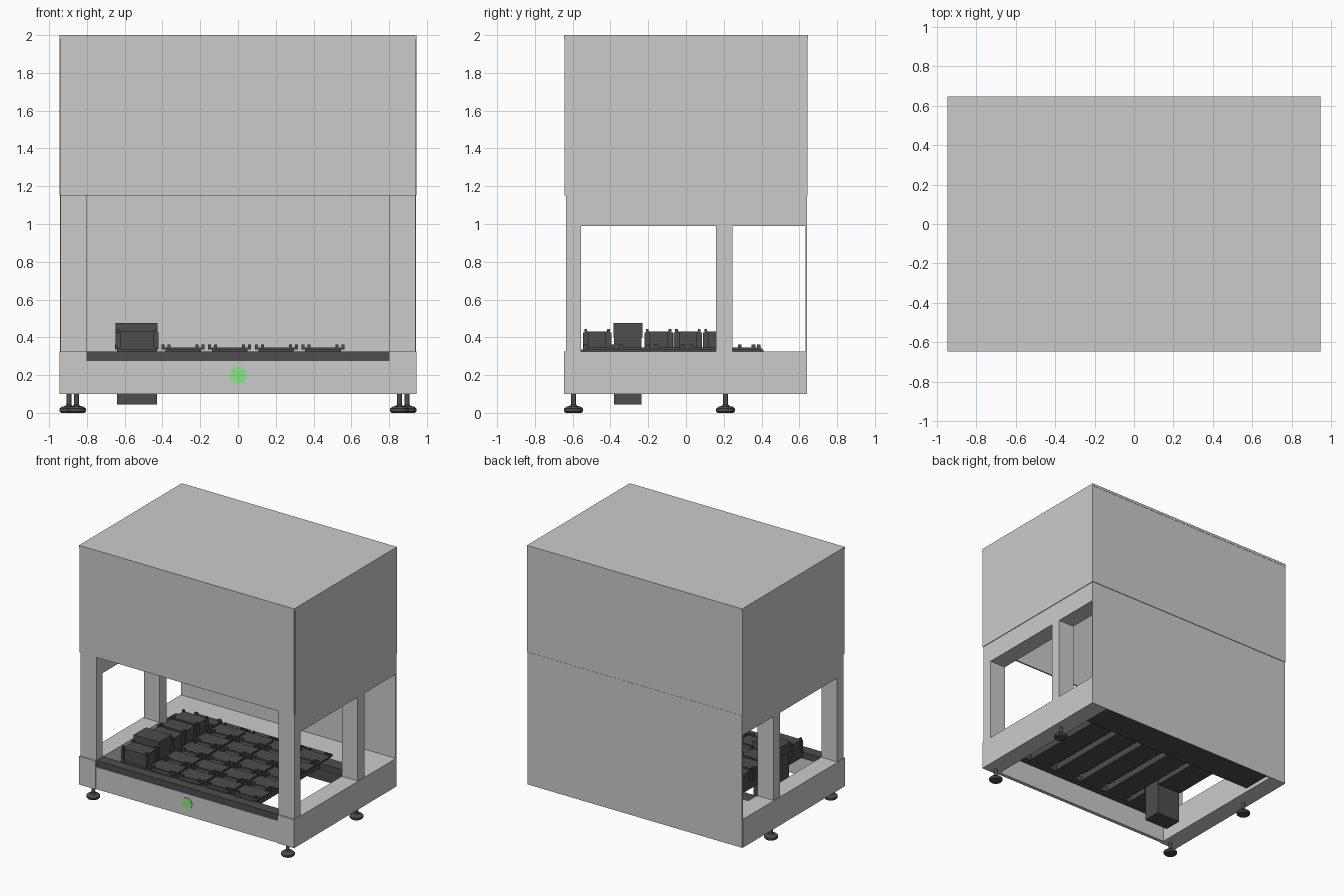
import bpy, bmesh, math

if "Cube" in bpy.data.objects:
    bpy.data.objects.remove(bpy.data.objects["Cube"])


def material(name, rgb):
    m = bpy.data.materials.new(name)
    m.diffuse_color = (*rgb, 1)
    m.use_nodes = True
    m.node_tree.nodes["Principled BSDF"].inputs["Base Color"].default_value = m.diffuse_color
    return m


DARK = material("dark_grey", (0.075, 0.075, 0.075))
GREEN = material("green", (0.25, 0.8, 0.25))


def finish(name, bm, mat=None):
    bmesh.ops.recalc_face_normals(bm, faces=bm.faces)
    me = bpy.data.meshes.new(name)
    bm.to_mesh(me)
    bm.free()
    ob = bpy.data.objects.new(name, me)
    bpy.context.collection.objects.link(ob)
    if mat:
        me.materials.append(mat)
    return ob


def add_box(bm, x0, x1, y0, y1, z0, z1):
    vs = bmesh.ops.create_cube(bm, size=1)["verts"]
    for v in vs:
        v.co = (x0 + (v.co.x + .5) * (x1 - x0), y0 + (v.co.y + .5) * (y1 - y0),
                z0 + (v.co.z + .5) * (z1 - z0))


def boxes(name, dims, mat=None):
    bm = bmesh.new()
    for d in dims:
        add_box(bm, *d)
    return finish(name, bm, mat)


def add_prism(bm, pts, z0, z1):
    f = bm.faces.new([bm.verts.new((x, y, z0)) for x, y in pts])
    ext = bmesh.ops.extrude_face_region(bm, geom=[f])["geom"]
    for v in ext:
        if isinstance(v, bmesh.types.BMVert):
            v.co.z = z1


def lathe(name, profile, x, y, mat, n=24):
    bm = bmesh.new()
    rings = [[bm.verts.new((x + r * math.cos(2 * math.pi * i / n),
                            y + r * math.sin(2 * math.pi * i / n), z)) for i in range(n)]
             for r, z in profile]
    for a, b in zip(rings, rings[1:]):
        for i in range(n):
            bm.faces.new((a[i], a[(i + 1) % n], b[(i + 1) % n], b[i]))
    bm.faces.new(rings[0])
    bm.faces.new(rings[-1])
    ob = finish(name, bm, mat)
    bpy.context.view_layer.objects.active = ob
    ob.select_set(True)
    bpy.ops.object.shade_smooth_by_angle()
    ob.select_set(False)


# Side frames: base rail, posts, top beam, feet
for s, side in ((-1, "left"), (1, "right")):
    def sx(a, b):
        return (a, b) if s > 0 else (-b, -a)
    boxes(side + "_base_rail", [(*sx(.80, .945), -.645, .635, .10, .325)])
    boxes(side + "_front_post", [(*sx(.80, .94), -.635, -.555, .325, 1.15)])
    boxes(side + "_middle_post", [(*sx(.80, .94), .16, .245, .325, .99)])
    boxes(side + "_top_beam", [(*sx(.80, .94), -.555, .635, .99, 1.15)])
    boxes(side + "_hood_wall", [(*sx(.925, .945), -.63, .63, 1.15, 2)])
    for x, y, part in ((.855, -.595, "front"), (.895, .21, "rear")):
        lathe(f"{side}_{part}_foot", [(.042, 0), (.05, .008), (.05, .022), (.036, .034),
                                      (.02, .036), (.013, .045), (.013, .11)], s * x, y, DARK)

# Hood and back
boxes("hood_roof", [(-.945, .945, -.645, .645, 1.98, 2)])
boxes("hood_front_door", [(-.943, .943, -.643, -.63, 1.15, 1.98)])
boxes("hood_back", [(-.945, .945, .63, .643, 1.152, 1.98)])
boxes("back_panel", [(-.943, .943, .632, .641, .10, 1.15)])

# Base between the rails
boxes("base_front_panel", [(-.80, .80, -.638, -.61, .10, .275)])
boxes("base_rear_floor", [(-.80, .80, .36, .632, .30, .325)])
boxes("rear_trough", [(-.80, .80, .36, .62, .13, .30)], DARK)
boxes("deck_front_bar", [(-.80, .80, -.635, -.55, .275, .325)], DARK)
boxes("deck_rear_bar", [(-.80, .80, .25, .36, .275, .325)], DARK)

# Round status light on the front panel
bm = bmesh.new()
bmesh.ops.create_cone(bm, cap_ends=True, segments=32, radius1=.045, radius2=.045, depth=.006)
for v in bm.verts:
    v.co = (v.co.x, v.co.z - .64, v.co.y + .2)
finish("status_light", bm, GREEN)

# Plate carriers: a long tray with five scooped nests and corner clips
NEST, Y0 = .187, -.545
for c in range(4):
    x0 = -.405 + c * .247
    x1 = x0 + .228
    xm = (x0 + x1) / 2
    bm = bmesh.new()
    add_box(bm, x0 + .02, x1 - .02, -.56, .41, .285, .336)
    for k in range(5):
        ya = Y0 + k * NEST
        yb = ya + NEST - .02
        arc = [(x0 + (x1 - x0) * i / 8, .018 * math.sin(math.pi * i / 8)) for i in range(9)]
        pts = [(x, ya + d) for x, d in arc] + [(x, yb - d) for x, d in reversed(arc)]
        add_prism(bm, pts, .336, .347)
        for cx in (x0 + .008, x0 + .04, x1 - .04, x1 - .008):
            for cy in (ya + .012, yb - .012):
                add_box(bm, cx - .008, cx + .008, cy - .01, cy + .01, .345, .361)
    finish(f"plate_carrier_{c + 1}", bm, DARK)

# Rack carrier on the left with four tall racks
boxes("rack_carrier", [(-.64, -.43, -.56, -.39, .285, .336), (-.64, -.43, -.225, .41, .285, .336),
                       (-.65, -.42, .27, .40, .336, .347)]
      + [(x, x + .025, y, y + .02, .345, .361) for x in (-.65, -.445) for y in (.275, .375)], DARK)
for k, ya in enumerate((-.545, -.22, -.065, .09)):
    yb = ya + .15
    dims = [(-.64, -.43, ya + .008, yb - .008, .336, .43)]
    for x in (-.648, -.447):
        for y in (ya, yb - .03):
            dims.append((x, x + .025, y, y + .03, .345, .425))
            dims.append((x + .004, x + .02, y + .008, y + .022, .425, .445))
    boxes(f"rack_{k + 1}", dims, DARK)

# Waste chute passing down through the deck
boxes("waste_chute", [(-.64, -.43, -.38, -.235, .045, .40)], DARK)
boxes("waste_hood", [(-.648, -.425, -.385, -.23, .40, .475)], DARK)
